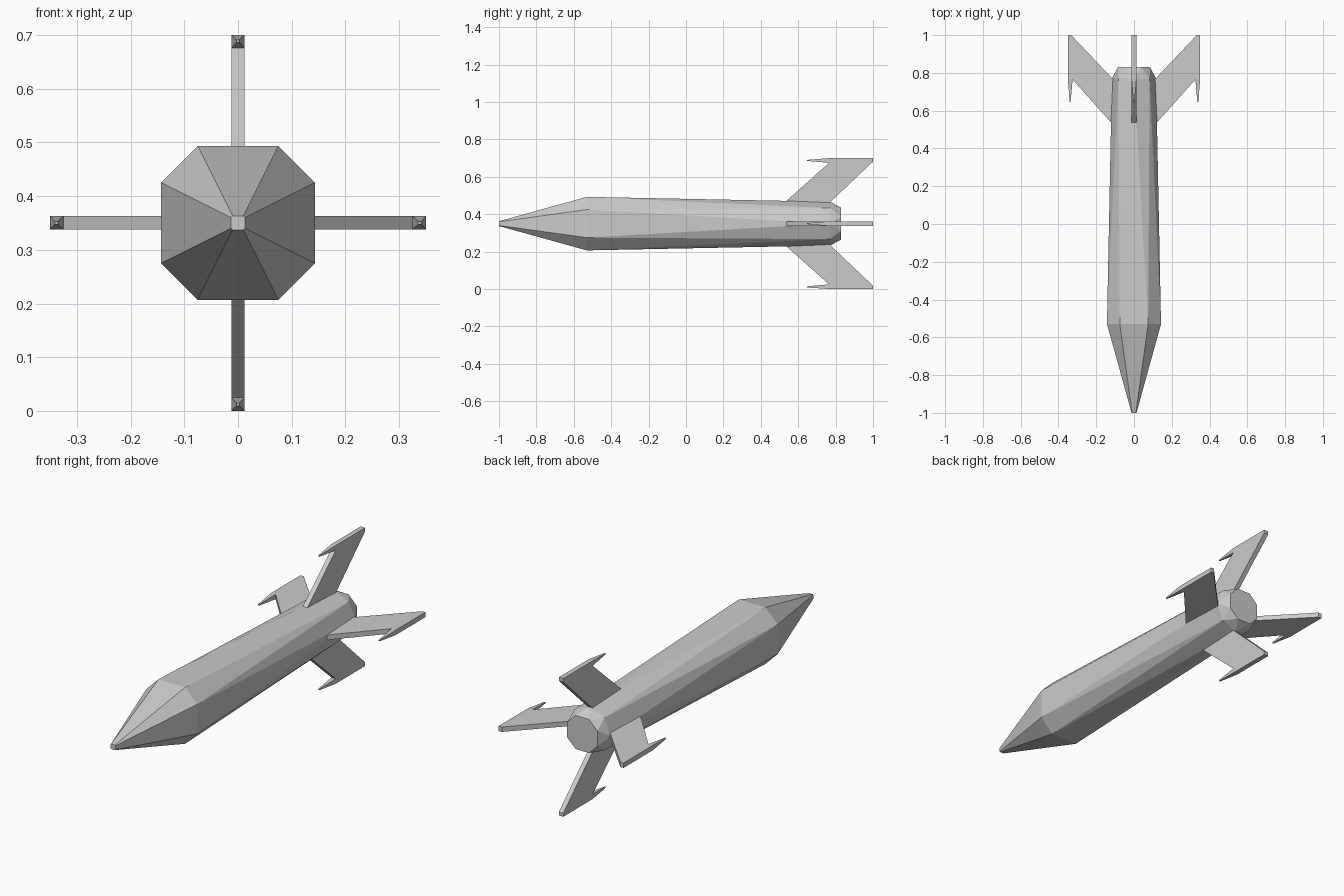
import bpy, bmesh, math
from mathutils import Matrix, Vector

if "Cube" in bpy.data.objects:
    bpy.data.objects.remove(bpy.data.objects["Cube"])

AXIS_Z = 0.35


def add_object(name, bm):
    bmesh.ops.recalc_face_normals(bm, faces=bm.faces)
    mesh = bpy.data.meshes.new(name)
    bm.to_mesh(mesh)
    bm.free()
    obj = bpy.data.objects.new(name, mesh)
    bpy.context.collection.objects.link(obj)
    obj.location.z = AXIS_Z
    return obj


def ring(y, half, side):
    """Octagon with flats on the axes: half = half width, side = half a flat."""
    pts = []
    for sx in (-1, 1):
        for sz in (-1, 1):
            pts += [(sx * half, y, sz * side), (sx * side, y, sz * half)]
    return pts


def turned_ring(y, radius):
    """Octagon with corners on the axes."""
    return [(radius * math.cos(k * math.pi / 4), y, radius * math.sin(k * math.pi / 4))
            for k in range(8)]


# Fuselage: the convex skin around its four octagonal sections
bm = bmesh.new()
sections = (ring(-1.0, 0.013, 0.010) + ring(-0.53, 0.143, 0.075)
            + turned_ring(0.77, 0.117) + ring(0.83, 0.085, 0.038))
for p in sections:
    bm.verts.new(p)
bmesh.ops.convex_hull(bm, input=bm.verts[:])
bmesh.ops.dissolve_limit(bm, angle_limit=math.radians(0.3),
                         verts=bm.verts[:], edges=bm.edges[:])
add_object("fuselage", bm)

# Swept fins, each with a forward spike at the tip
T = 0.0125
PROFILE = [(0.10, 0.513), (0.325, 0.765), (0.35, 0.765),
           (0.35, 1.0), (0.332, 1.0), (0.10, 0.755)]
TIP = Vector((0.338, 0.647, 0))


def make_fin(name, angle):
    bm = bmesh.new()
    base = bm.faces.new([bm.verts.new((x, y, -T)) for x, y in PROFILE])
    ext = bmesh.ops.extrude_face_region(bm, geom=[base])["geom"]
    bmesh.ops.translate(bm, vec=(0, 0, 2 * T),
                        verts=[g for g in ext if isinstance(g, bmesh.types.BMVert)])
    # spike: pull the small forward-facing face out to a blunt point
    front = next(f for f in bm.faces if all(abs(v.co.y - 0.765) < 1e-4 for v in f.verts))
    spike = bmesh.ops.extrude_discrete_faces(bm, faces=[front])["faces"][0]
    centre = spike.calc_center_median()
    for v in spike.verts:
        v.co = TIP + (v.co - centre) * 0.22
    bmesh.ops.rotate(bm, verts=bm.verts[:], cent=(0, 0, 0),
                     matrix=Matrix.Rotation(angle, 3, 'Y'))
    add_object(name, bm)


for k, side in enumerate(("right", "bottom", "left", "top")):
    make_fin(side + "_fin", k * math.pi / 2)
